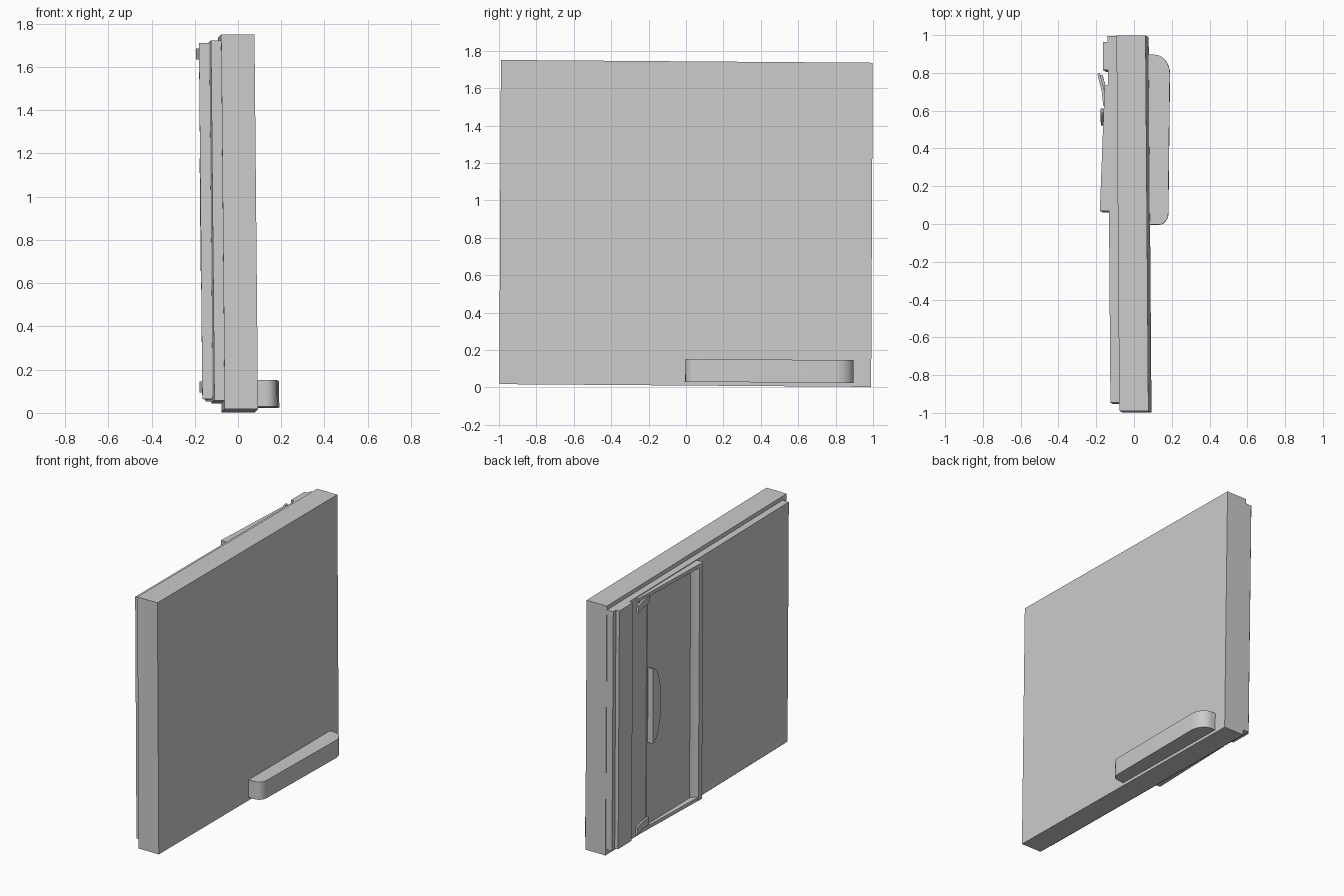
import bpy, bmesh, math
from mathutils import Matrix

cube = bpy.data.objects.get("Cube")
if cube:
    bpy.data.objects.remove(cube, do_unlink=True)

grey = bpy.data.materials.new("plain_grey")
grey.use_nodes = True
colour = (0.6, 0.6, 0.6, 1)
grey.diffuse_color = colour
grey.node_tree.nodes["Principled BSDF"].inputs["Base Color"].default_value = colour

# The whole door leans very slightly out of square
LEAN_YX, LEAN_ZX, LEAN_YZ, LEAN_ZY, MID = -0.0075, -0.0095, -0.0075, 0.005, 0.87


def lean(p):
    x, y, z = p
    return (x + LEAN_YX * y + LEAN_ZX * (z - MID),
            y + LEAN_ZY * (z - MID), z + LEAN_YZ * y)


def prism(name, outline, low, high, axis="z", smooth=False):
    """Extrude an (x, y) outline along z, or a (y, z) outline along x."""
    bm = bmesh.new()
    rings = []
    for h in (low, high):
        pts = [(a, b, h) if axis == "z" else (h, a, b) for a, b in outline]
        rings.append([bm.verts.new(lean(p)) for p in pts])
    bm.faces.new(rings[0])
    bm.faces.new(rings[1])
    n = len(outline)
    for i in range(n):
        j = (i + 1) % n
        bm.faces.new((rings[0][i], rings[0][j], rings[1][j], rings[1][i]))
    bmesh.ops.recalc_face_normals(bm, faces=bm.faces)
    mesh = bpy.data.meshes.new(name)
    bm.to_mesh(mesh)
    bm.free()
    mesh.materials.append(grey)
    obj = bpy.data.objects.new(name, mesh)
    bpy.context.scene.collection.objects.link(obj)
    if smooth:
        bpy.ops.object.select_all(action="DESELECT")
        obj.select_set(True)
        bpy.context.view_layer.objects.active = obj
        bpy.ops.object.shade_smooth_by_angle(angle=math.radians(35))
    return obj


def box(name, x0, x1, y0, y1, z0, z1):
    return prism(name, [(x0, y0), (x1, y0), (x1, y1), (x0, y1)], z0, z1)


def arc(cx, cy, rx, ry, start, end, steps):
    angles = [math.radians(start + (end - start) * i / steps) for i in range(steps + 1)]
    return [(cx + rx * math.cos(a), cy + ry * math.sin(a)) for a in angles]


# Main slab and the thinner sheet behind it
box("door_slab", -0.077, 0.077, -0.994, 0.994, 0.01, 1.743)
box("back_sheet", -0.124, -0.07, -0.95, 0.99, 0.05, 1.715)
box("edge_strip", -0.15, -0.11, 0.81, 0.96, 0.06, 1.715)

# Shallow framed compartment, deeper toward its closed post
box("compartment_floor", -0.13, -0.11, 0.1, 0.62, 0.08, 1.7)
wedge = [(-0.11, 0.07), (-0.172, 0.07), (-0.142, 0.73), (-0.11, 0.73)]
for name, z in (("bottom_rail", 0.065), ("top_rail", 1.685)):
    prism(name, wedge, z, z + 0.025)
prism("side_post", [(-0.11, 0.065), (-0.172, 0.065), (-0.172, 0.105),
                    (-0.15, 0.115), (-0.125, 0.15), (-0.11, 0.15)], 0.065, 1.71, smooth=True)

# Curved corner ears at the open side of the frame
ear = [(-0.135, 0.62), (-0.15, 0.62), (-0.158, 0.7), (-0.18, 0.79),
       (-0.168, 0.795), (-0.145, 0.71)]
for name, z in (("lower_ear", 0.1), ("upper_ear", 1.64)):
    prism(name, ear, z, z + 0.05)

# Half-oval pull
prism("oval_pull", arc(0.61, 0.92, 0.09, 0.26, 90, 270, 16), -0.17, -0.12, axis="x")

# Long rounded handle low on the other face
handle = [(0.07, 0.0), (0.125, 0.0)]
handle += arc(0.125, 0.06, 0.05, 0.06, -90, 0, 6)
handle += arc(0.109, 0.8, 0.08, 0.1, 0, 90, 8)
handle += [(0.07, 0.9)]
prism("lower_handle", handle, 0.03, 0.152, smooth=True)
